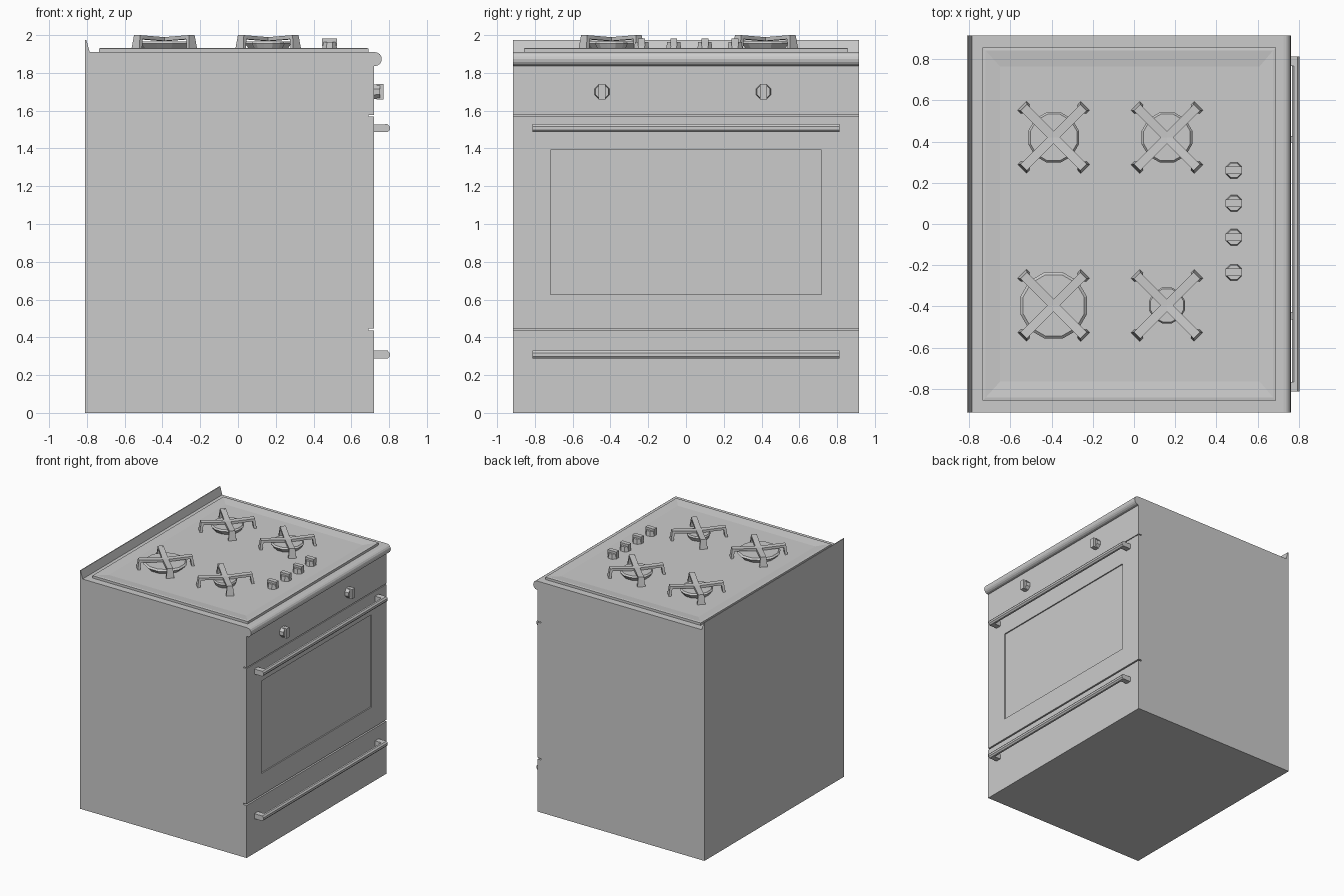
import bpy, bmesh
from math import pi, cos, sin
from mathutils import Matrix, Vector

if "Cube" in bpy.data.objects:
    bpy.data.objects.remove(bpy.data.objects["Cube"])


def finish(name, bm):
    bmesh.ops.recalc_face_normals(bm, faces=bm.faces)
    me = bpy.data.meshes.new(name)
    bm.to_mesh(me)
    bm.free()
    ob = bpy.data.objects.new(name, me)
    bpy.context.collection.objects.link(ob)
    return ob


def add_box(bm, lo, hi, mat=Matrix()):
    lo, hi = Vector(lo), Vector(hi)
    m = mat @ Matrix.Translation((lo + hi) / 2) @ Matrix.Diagonal((*(hi - lo), 1))
    return bmesh.ops.create_cube(bm, size=1, matrix=m)["verts"]


def extrude_profile(bm, pts, y0, y1, mat=Matrix()):
    """Closed xz profile extruded along y."""
    a = [bm.verts.new(mat @ Vector((x, y0, z))) for x, z in pts]
    b = [bm.verts.new(mat @ Vector((x, y1, z))) for x, z in pts]
    bm.faces.new(a)
    bm.faces.new(b[::-1])
    for i in range(len(pts)):
        j = (i + 1) % len(pts)
        bm.faces.new((a[i], b[i], b[j], a[j]))


def add_cone(bm, r1, r2, z0, z1, n, mat=Matrix()):
    m = mat @ Matrix.Translation((0, 0, (z0 + z1) / 2)) @ Matrix.Rotation(pi / n, 4, 'Z')
    bmesh.ops.create_cone(bm, cap_ends=True, segments=n, radius1=r1, radius2=r2,
                          depth=z1 - z0, matrix=m)


def panel(name, z0, z1):
    bm = bmesh.new()
    add_box(bm, (0.685, -0.915, z0), (0.72, 0.915, z1))
    return finish(name, bm)


# Cabinet with rounded front nose and rear splash lip
bm = bmesh.new()
nose = [(0.725 + 0.036 * cos(t), 1.873 + 0.037 * sin(t))
        for t in [-pi / 2 + pi * i / 8 for i in range(9)]]
extrude_profile(bm, [(-0.81, 0), (0.69, 0), (0.69, 1.836)] + nose +
                [(-0.785, 1.91), (-0.803, 1.975), (-0.81, 1.975)], -0.915, 0.915)
finish("cabinet", bm)

# Front panels
panel("control_panel", 1.577, 1.836)
panel("drawer_front", 0, 0.435)

# Oven door with recessed window
door = panel("oven_door", 0.447, 1.57)
bm = bmesh.new()
bm.from_mesh(door.data)
front = max(bm.faces, key=lambda f: f.calc_center_median().x)
bmesh.ops.inset_region(bm, faces=[front], thickness=0.18)
for v in front.verts:
    v.co.y = 0.718 if v.co.y > 0 else -0.718
    v.co.z = 1.393 if v.co.z > 1 else 0.626
bmesh.ops.inset_region(bm, faces=[front], thickness=0.002, depth=-0.008)
bm.to_mesh(door.data)
bm.free()

# Handles: rounded bar with a bracket at each end
for name, z in (("door_handle", 1.507), ("drawer_handle", 0.308)):
    bm = bmesh.new()
    ring = [(0.785 + 0.02 * cos(t), z + 0.023 * sin(t))
            for t in [2 * pi * (i + 0.5) / 8 for i in range(8)]]
    extrude_profile(bm, ring, -0.813, 0.813)
    for s in (-1, 1):
        add_box(bm, (0.715, s * 0.79 - 0.023, z - 0.021), (0.785, s * 0.79 + 0.023, z + 0.021))
    finish(name, bm)

# Cooktop plate with shallow sloping basin
bm = bmesh.new()
loops = []
for x0, x1, y, z in ((-0.735, 0.69, 0.857, 1.905), (-0.735, 0.69, 0.857, 1.93),
                     (-0.72, 0.675, 0.842, 1.932), (-0.65, 0.61, 0.765, 1.923)):
    loops.append([bm.verts.new(p) for p in
                  ((x0, -y, z), (x1, -y, z), (x1, y, z), (x0, y, z))])
for a, b in zip(loops, loops[1:]):
    for i in range(4):
        j = (i + 1) % 4
        bm.faces.new((a[i], a[j], b[j], b[i]))
bm.faces.new(loops[0][::-1])
bm.faces.new(loops[-1])
finish("cooktop_plate", bm)

# Burners and cross-shaped pan supports
for i, (x, y, r) in enumerate(((-0.39, 0.42, 0.127), (0.16, 0.42, 0.127),
                               (-0.39, -0.395, 0.167), (0.16, -0.395, 0.09))):
    place = Matrix.Translation((x, y, 0))
    bm = bmesh.new()
    add_cone(bm, r * 0.8, r, 1.92, 1.955, 12, place)
    add_cone(bm, r, r * 0.92, 1.955, 1.967, 12, place)
    finish(f"burner_{i + 1}", bm)

    bm = bmesh.new()
    for k in range(2):
        m = place @ Matrix.Rotation(pi / 4 + k * pi / 2, 4, 'Z')
        extrude_profile(bm, [(-0.205, 1.98), (0, 1.968), (0.205, 1.98),
                             (0.205, 2.0), (0, 1.988), (-0.205, 2.0)], -0.022, 0.022, m)
    for k in range(4):
        m = place @ Matrix.Rotation(pi / 4 + k * pi / 2, 4, 'Z')
        leg = add_box(bm, (0.185, -0.022, 1.92), (0.205, 0.022, 1.999))
        for v in leg:
            if v.co.z < 1.95:
                v.co.x += 0.012
                v.co.y *= 1.4
            v.co = m @ v.co
    finish(f"pan_support_{i + 1}", bm)


# Knobs: octagonal base with a grip ridge
def knob(name, mat):
    bm = bmesh.new()
    add_cone(bm, 0.043, 0.038, -0.008, 0.033, 8, mat)
    add_box(bm, (-0.04, -0.018, 0.012), (0.04, 0.018, 0.051), mat)
    finish(name, bm)


for i, y in enumerate((0.26, 0.10, -0.065, -0.235)):
    knob(f"burner_knob_{i + 1}", Matrix.Translation((0.485, y, 1.93)))
for i, y in enumerate((-0.445, 0.41)):
    knob(f"oven_knob_{i + 1}", Matrix.Translation((0.72, y, 1.70)) @ Matrix.Rotation(pi / 2, 4, 'Y'))
